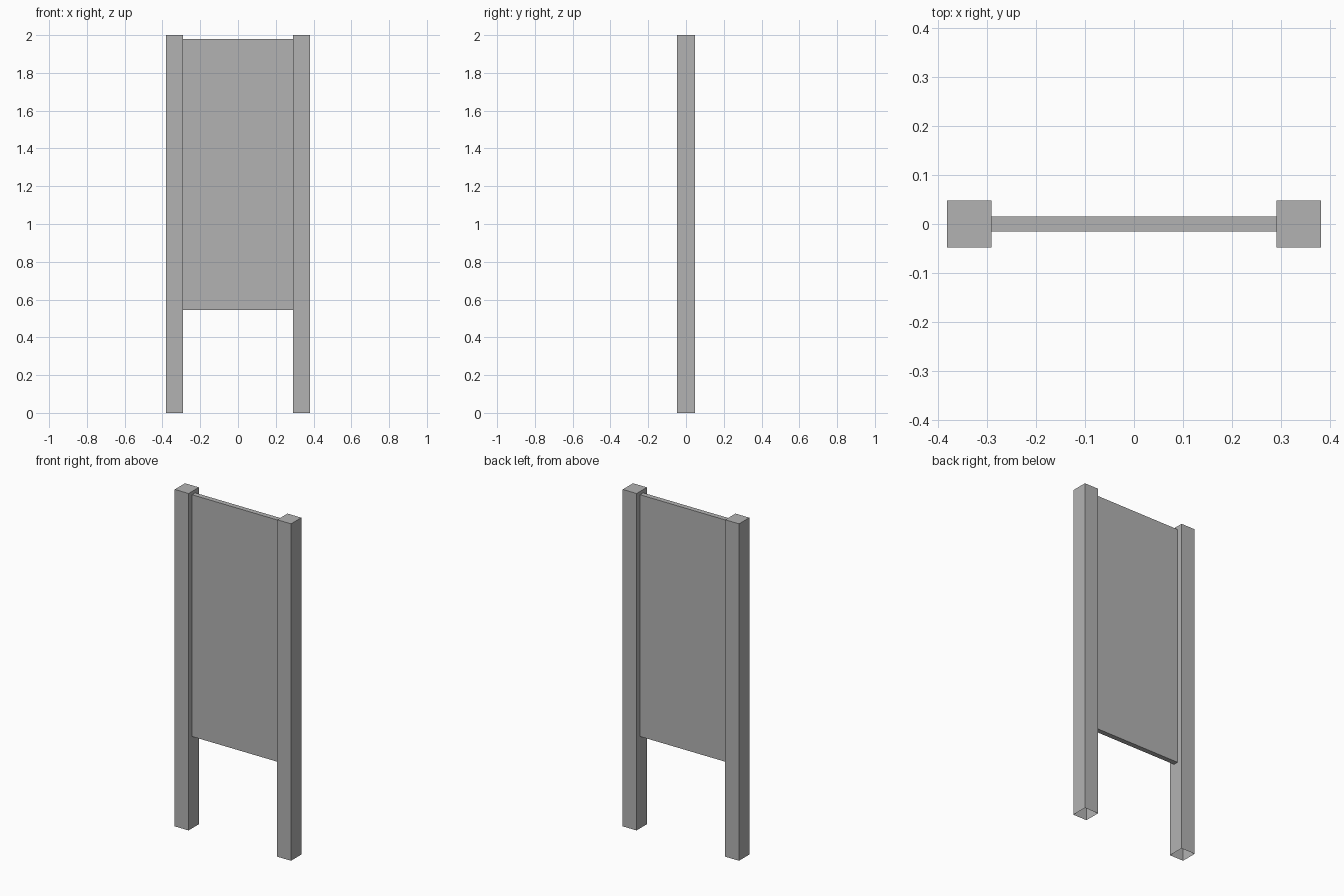
import bpy
import bmesh

cube = bpy.data.objects.get("Cube")
if cube:
    bpy.data.objects.remove(cube, do_unlink=True)

# Single plain grey
grey = bpy.data.materials.new("plain_grey")
grey.use_nodes = True
colour = (0.45, 0.45, 0.45, 1)
grey.diffuse_color = colour
grey.node_tree.nodes["Principled BSDF"].inputs["Base Color"].default_value = colour


def box(name, low, high, open_bottom=False):
    """Flat-sided box between two corners, optionally without its underside."""
    bm = bmesh.new()
    bmesh.ops.create_cube(bm, size=1)
    for v in bm.verts:
        v.co = [high[i] if v.co[i] > 0 else low[i] for i in range(3)]
    bm.normal_update()
    if open_bottom:
        under = [f for f in bm.faces if f.normal.z < -0.5]
        bmesh.ops.delete(bm, geom=under, context="FACES_ONLY")
    mesh = bpy.data.meshes.new(name)
    bm.to_mesh(mesh)
    bm.free()
    mesh.materials.append(grey)
    obj = bpy.data.objects.new(name, mesh)
    bpy.context.collection.objects.link(obj)
    return obj


inner, outer = 0.291, 0.382
post_depth, panel_depth = 0.048, 0.015

# Two square posts, hollow underneath
box("left_post", (inner, -post_depth, 0), (outer, post_depth, 2), True)
box("right_post", (-outer, -post_depth, 0), (-inner, post_depth, 2), True)

# Thin board held between the posts
box("board_panel", (-inner, -panel_depth, 0.545), (inner, panel_depth, 1.98))
